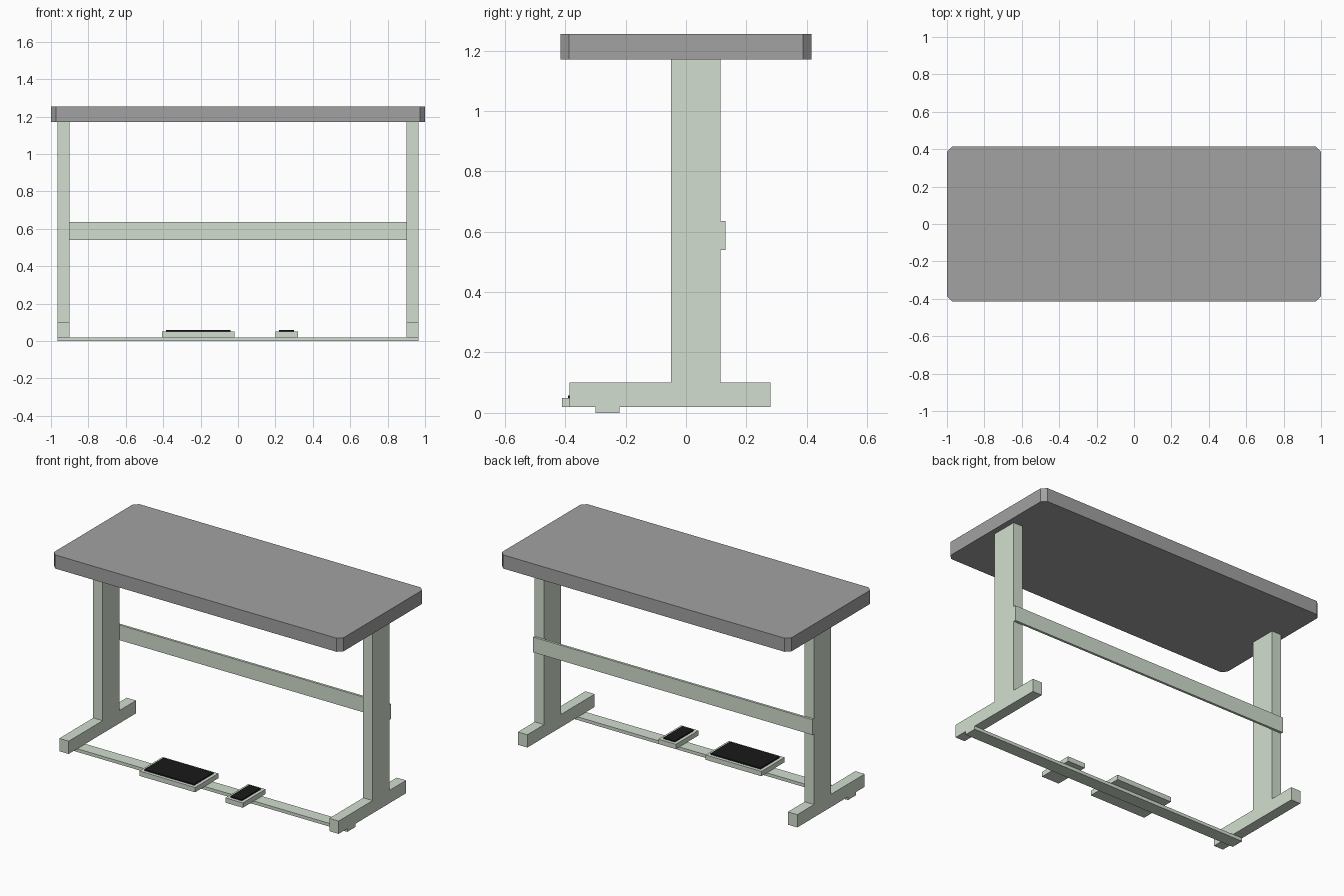
import bpy, bmesh
from math import radians

if "Cube" in bpy.data.objects:
    bpy.data.objects.remove(bpy.data.objects["Cube"])


def material(name, rgb):
    m = bpy.data.materials.new(name)
    m.diffuse_color = (*rgb, 1)
    m.use_nodes = True
    m.node_tree.nodes["Principled BSDF"].inputs["Base Color"].default_value = m.diffuse_color
    return m


GREEN = material("pale_green_paint", (0.64, 0.73, 0.62))
GREY = material("dark_grey_top", (0.36, 0.36, 0.36))
BLACK = material("black_pad", (0.01, 0.01, 0.01))


def prism(name, outline, axis, lo, hi, mat):
    """Extrude a 2D outline along x ('x': points are y,z) or z ('z': points are x,y)."""
    bm = bmesh.new()
    put = (lambda p: (lo, *p)) if axis == 'x' else (lambda p: (*p, lo))
    face = bm.faces.new([bm.verts.new(put(p)) for p in outline])
    ext = bmesh.ops.extrude_face_region(bm, geom=[face])
    d = hi - lo
    bmesh.ops.translate(bm, vec=(d, 0, 0) if axis == 'x' else (0, 0, d),
                        verts=[g for g in ext['geom'] if isinstance(g, bmesh.types.BMVert)])
    bmesh.ops.recalc_face_normals(bm, faces=bm.faces)
    me = bpy.data.meshes.new(name)
    bm.to_mesh(me)
    bm.free()
    me.materials.append(mat)
    ob = bpy.data.objects.new(name, me)
    bpy.context.collection.objects.link(ob)
    bpy.ops.object.select_all(action='DESELECT')
    ob.select_set(True)
    bpy.context.view_layer.objects.active = ob
    bpy.ops.object.shade_smooth_by_angle(angle=radians(30))
    return ob


def box(name, x, y, z, mat):
    rect = [(x[0], y[0]), (x[1], y[0]), (x[1], y[1]), (x[0], y[1])]
    return prism(name, rect, 'z', z[0], z[1], mat)


# Table top with clipped corners
X, Y, C = 1.0, 0.415, 0.028
top = [(-X + C, -Y), (X - C, -Y), (X, -Y + C), (X, Y - C),
       (X - C, Y), (-X + C, Y), (-X, Y - C), (-X, -Y + C)]
prism("table_top", top, 'z', 1.17, 1.255, GREY)

# Inverted-T leg frames: foot and upright in one profile
tee = [(-0.385, 0.02), (0.28, 0.02), (0.28, 0.10), (0.115, 0.10),
       (0.115, 1.17), (-0.05, 1.17), (-0.05, 0.10), (-0.385, 0.10)]
prism("left_leg", tee, 'x', -0.965, -0.90, GREEN)
prism("right_leg", tee, 'x', 0.90, 0.965, GREEN)

# Back brace and floor rail joining the legs
box("back_brace", (-0.965, 0.965), (0.115, 0.13), (0.54, 0.635), GREEN)
box("floor_rail", (-0.965, 0.965), (-0.30, -0.22), (0.0, 0.02), GREEN)


# Foot pedals: green tray with an inset black pad
def pedal(name, x, y):
    box(name + "_tray", x, y, (0.02, 0.05), GREEN)
    i = 0.02
    box(name + "_pad", (x[0] + i, x[1] - i), (y[0] + i, y[1] - i), (0.05, 0.058), BLACK)


pedal("wide_pedal", (-0.405, -0.02), (-0.395, -0.165))
pedal("small_pedal", (0.20, 0.32), (-0.41, -0.185))
